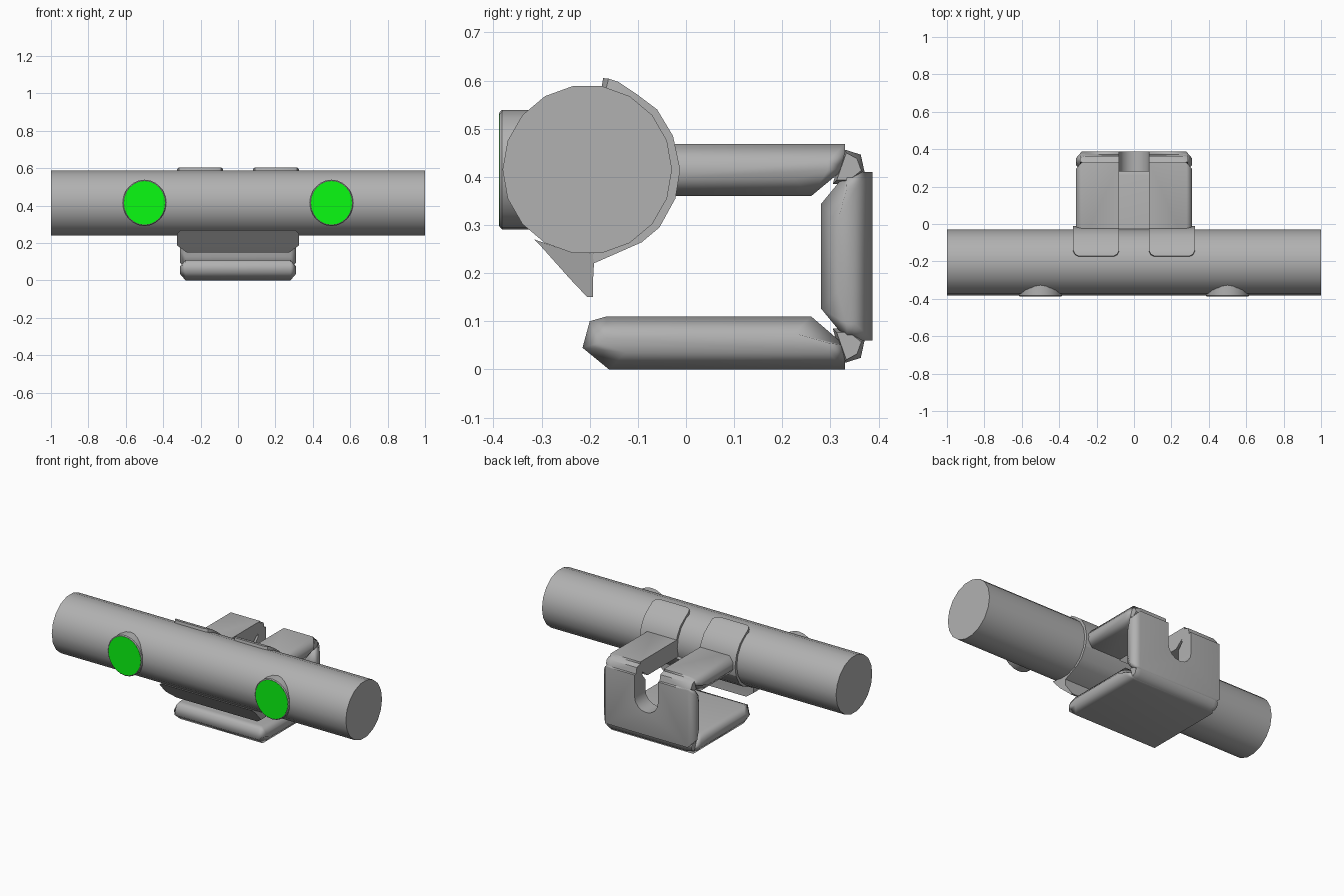
import bpy, bmesh, math

if "Cube" in bpy.data.objects:
    bpy.data.objects.remove(bpy.data.objects["Cube"])

CY, CZ = -0.205, 0.415   # tube axis


def material(name, rgb):
    m = bpy.data.materials.new(name)
    m.diffuse_color = (*rgb, 1)
    m.use_nodes = True
    m.node_tree.nodes["Principled BSDF"].inputs["Base Color"].default_value = m.diffuse_color
    return m


grey = material("dark_grey", (0.44, 0.44, 0.44))
green = material("green", (0.003, 0.96, 0.006))


def loft(name, rings, mat=grey):
    """Closed solid skinned through equal-length point rings."""
    bm = bmesh.new()
    vs = [[bm.verts.new(p) for p in r] for r in rings]
    n = len(rings[0])
    for a, b in zip(vs, vs[1:]):
        for i in range(n):
            j = (i + 1) % n
            bm.faces.new((a[i], a[j], b[j], b[i]))
    bm.faces.new(vs[0][::-1])
    bm.faces.new(vs[-1])
    bmesh.ops.recalc_face_normals(bm, faces=bm.faces)
    me = bpy.data.meshes.new(name)
    bm.to_mesh(me)
    bm.free()
    ob = bpy.data.objects.new(name, me)
    bpy.context.collection.objects.link(ob)
    me.materials.append(mat)
    return ob


def smooth(ob, angle=30):
    bpy.ops.object.select_all(action='DESELECT')
    ob.select_set(True)
    bpy.context.view_layer.objects.active = ob
    bpy.ops.object.shade_smooth_by_angle(angle=math.radians(angle))


def plate(name, prof, hw=0.31, c=0.03, d=0.035):
    """Profile in (y, z) extruded along x with chamfered ends."""
    ys, zs = zip(*prof)
    cy, cz = (min(ys) + max(ys)) / 2, (min(zs) + max(zs)) / 2

    def pull(v, m):
        return v - math.copysign(min(d, abs(v - m)), v - m)
    small = [(pull(y, cy), pull(z, cz)) for y, z in prof]
    return loft(name, [[(x, y, z) for y, z in p] for x, p in
                       ((-hw, small), (-hw + c, prof), (hw - c, prof), (hw, small))])


def circle(r, n):
    return [(r * math.cos(2 * math.pi * i / n), r * math.sin(2 * math.pi * i / n)) for i in range(n)]


# Main tube
smooth(loft("tube", [[(x, CY + a, CZ + b) for a, b in circle(0.176, 18)] for x in (-1, 1)]))

# Front buttons with green faces
for side, s in (("left", -1), ("right", 1)):
    def disc(y, r):
        return [(0.5 * s + 0.94 * a, y, CZ + b) for a, b in circle(r, 24)]
    smooth(loft(side + "_button", [disc(-0.25, 0.124), disc(-0.382, 0.124), disc(-0.387, 0.119)]))
    loft(side + "_button_face", [disc(-0.38, 0.117), disc(-0.388, 0.117)], green)

# Bent bracket: bottom, back and top plates plus the folded corners
bottom = plate("bottom_plate", [(-0.16, 0), (0.33, 0), (0.33, 0.05), (0.26, 0.11),
                                (-0.165, 0.11), (-0.2, 0.1), (-0.215, 0.045)])
back = plate("back_plate", [(0.335, 0.06), (0.387, 0.06), (0.387, 0.41), (0.335, 0.41),
                            (0.28, 0.343), (0.28, 0.127)])
top = plate("top_arms", [(-0.12, 0.36), (0.26, 0.36), (0.33, 0.418), (0.33, 0.468), (-0.12, 0.468)])
fold = [(0.325, 0.012), (0.363, 0.024), (0.372, 0.065), (0.34, 0.085), (0.305, 0.085)]
low_fold = plate("lower_fold", fold, hw=0.29, d=0.008)
top_fold = plate("upper_fold", [(y, 0.47 - z) for y, z in fold], hw=0.29, d=0.008)

# U-shaped slot through the arms and back plate
u = [(0.08, 0.6)] + [(0.08 * math.cos(t), 0.28 - 0.08 * math.sin(t))
                     for t in (math.pi * i / 8 for i in range(9))] + [(-0.08, 0.6)]
cutter = loft("slot_cutter", [[(x, y, z) for x, z in u] for y in (-0.2, 0.5)])
cutter.hide_render = True
for ob in (back, top, top_fold):
    m = ob.modifiers.new("slot", 'BOOLEAN')
    m.operation, m.solver, m.object = 'DIFFERENCE', 'EXACT', cutter
    bpy.context.view_layer.objects.active = ob
    bpy.ops.object.modifier_apply(modifier=m.name)
bpy.data.objects.remove(cutter)

# Soft rounded rims, with the large faces kept flat
for ob in (bottom, back, top, low_fold, top_fold):
    smooth(ob, 58)
    m = ob.modifiers.new("flat_faces", 'WEIGHTED_NORMAL')
    m.keep_sharp = True


# Straps wrapped round the back of the tube
def strap(name, path, x0, x1):
    rings = []
    for y, z, inset in path:
        k = 0.168 / math.hypot(y - CY, z - CZ)
        iy, iz = CY + (y - CY) * k, CZ + (z - CZ) * k
        a, b = x0 + inset, x1 - inset
        rings.append([(a, y, z), (b, y, z), (b, iy, iz), (a, iy, iz)])
    smooth(loft(name, rings))


upper = [(-0.172, 0.605, 0.03), (-0.161, 0.604, 0.01), (-0.14, 0.597, 0), (-0.1, 0.57, 0),
         (-0.06, 0.54, 0), (-0.027, 0.485, 0), (-0.012, 0.415, 0), (-0.022, 0.355, 0)]
lower = [(-0.022, 0.355, 0), (-0.055, 0.295, 0), (-0.092, 0.264, 0), (-0.192, 0.22, 0)]
strap("left_strap", upper, -0.325, -0.08)
strap("right_strap", upper, 0.08, 0.325)
strap("lower_strap", lower, -0.325, 0.325)

# Wedge lip under the tube (y, z, half width)
lip = [(-0.315, 0.27, 0.305), (-0.298, 0.252, 0.325), (-0.24, 0.187, 0.325), (-0.205, 0.15, 0.275),
       (-0.193, 0.15, 0.275), (-0.193, 0.187, 0.325), (-0.19, 0.24, 0.325), (-0.25, 0.247, 0.325)]
smooth(loft("front_lip", [[(s * w, y, z) for y, z, w in lip] for s in (-1, 1)]))
